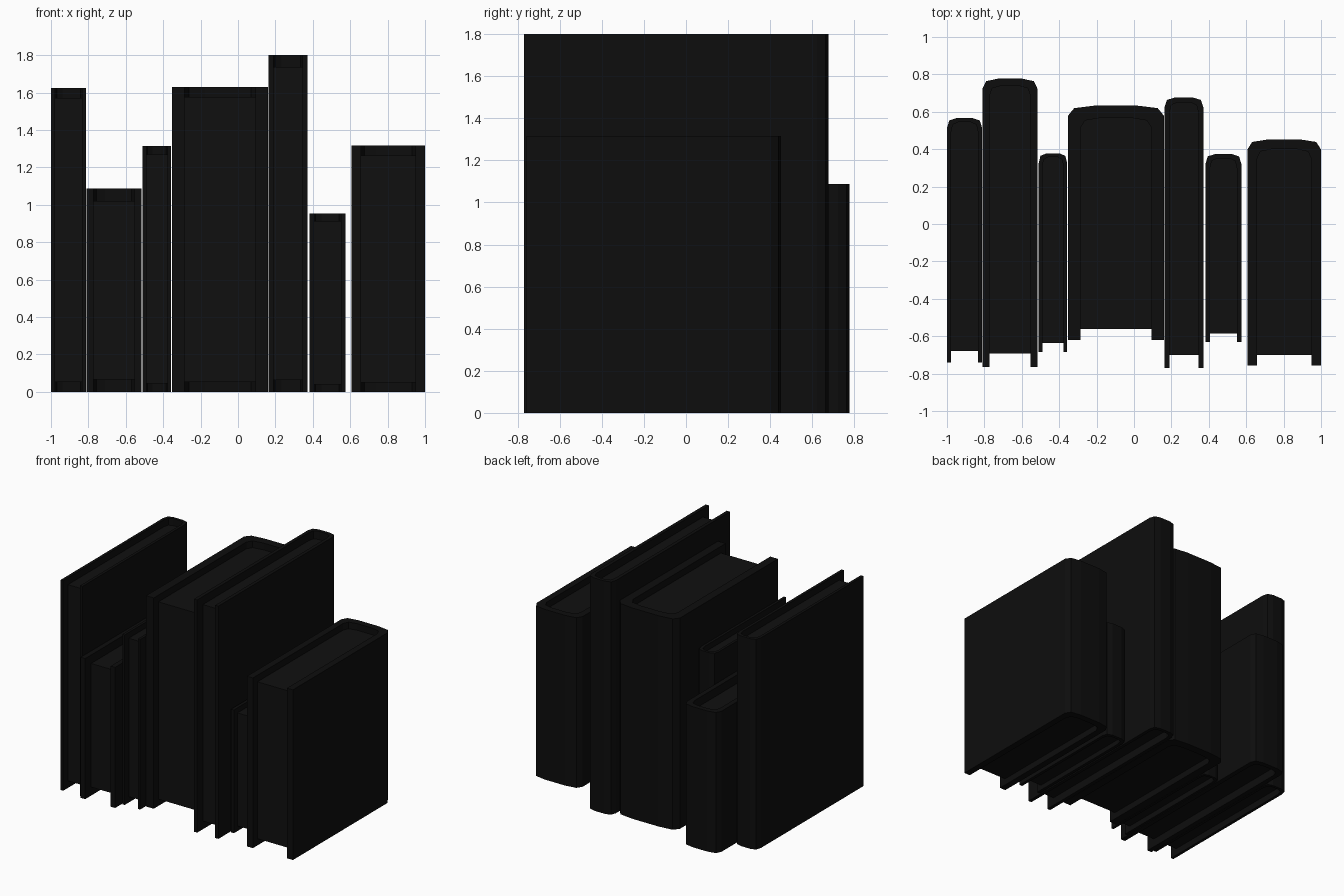
import bpy, bmesh

if "Cube" in bpy.data.objects:
    bpy.data.objects.remove(bpy.data.objects["Cube"])

def material(name, value):
    m = bpy.data.materials.new(name)
    m.diffuse_color = (value, value, value, 1)
    m.use_nodes = True
    m.node_tree.nodes["Principled BSDF"].inputs["Base Color"].default_value = m.diffuse_color
    return m

cover_mat = material("dark_cover", 0.004)
page_mat = material("dark_pages", 0.005)

def prism(name, outline, z0, z1, mat):
    """Extrude a flat outline upwards from z0 to z1."""
    bm = bmesh.new()
    face = bm.faces.new([bm.verts.new((x, y, z0)) for x, y in outline])
    ext = bmesh.ops.extrude_face_region(bm, geom=[face])
    verts = [g for g in ext["geom"] if isinstance(g, bmesh.types.BMVert)]
    bmesh.ops.translate(bm, verts=verts, vec=(0, 0, z1 - z0))
    bmesh.ops.recalc_face_normals(bm, faces=bm.faces)
    me = bpy.data.meshes.new(name)
    bm.to_mesh(me)
    bm.free()
    me.materials.append(mat)
    ob = bpy.data.objects.new(name, me)
    bpy.context.collection.objects.link(ob)
    return ob

# rounded spine: (fraction of width, fraction of bulge dropped)
SPINE = [(0, 1), (0.065, 0.25), (0.28, 0), (0.72, 0), (0.935, 0.25), (1, 1)]

def arc(x0, x1, y, bulge):
    return [(x0 + (x1 - x0) * u, y - bulge * d) for u, d in SPINE]

def book(i, x0, x1, front, pages, back, height, t):
    bulge = 0.054
    outer = arc(x0, x1, back, bulge)
    inner = arc(x0 + t, x1 - t, back - t, bulge)
    # wraparound cover: two boards and the spine in one U-shaped profile
    cover = ([(x0, front)] + outer + [(x1, front), (x1 - t, front)]
             + inner[::-1] + [(x0 + t, front)])
    prism(f"book_cover_{i}", cover, 0, height, cover_mat)
    # page block, set in from the front, top and bottom of the cover
    inset = 0.9 * (pages - front)
    block = [(x0 + t, pages)] + inner + [(x1 - t, pages)]
    prism(f"book_pages_{i}", block, inset, height - inset, page_mat)

# left x, right x, cover front, page front, spine back, height, cover thickness
books = [
    (-1.00, -0.812, -0.74, -0.68, 0.567, 1.625, 0.022),
    (-0.81, -0.516, -0.765, -0.692, 0.777, 1.087, 0.038),
    (-0.51, -0.357, -0.685, -0.635, 0.378, 1.315, 0.02),
    (-0.353, 0.16, -0.62, -0.562, 0.633, 1.63, 0.066),
    (0.163, 0.371, -0.77, -0.70, 0.677, 1.80, 0.027),
    (0.382, 0.574, -0.63, -0.586, 0.375, 0.953, 0.024),
    (0.606, 1.00, -0.757, -0.70, 0.452, 1.316, 0.051),
]
for i, b in enumerate(books, 1):
    book(i, *b)
